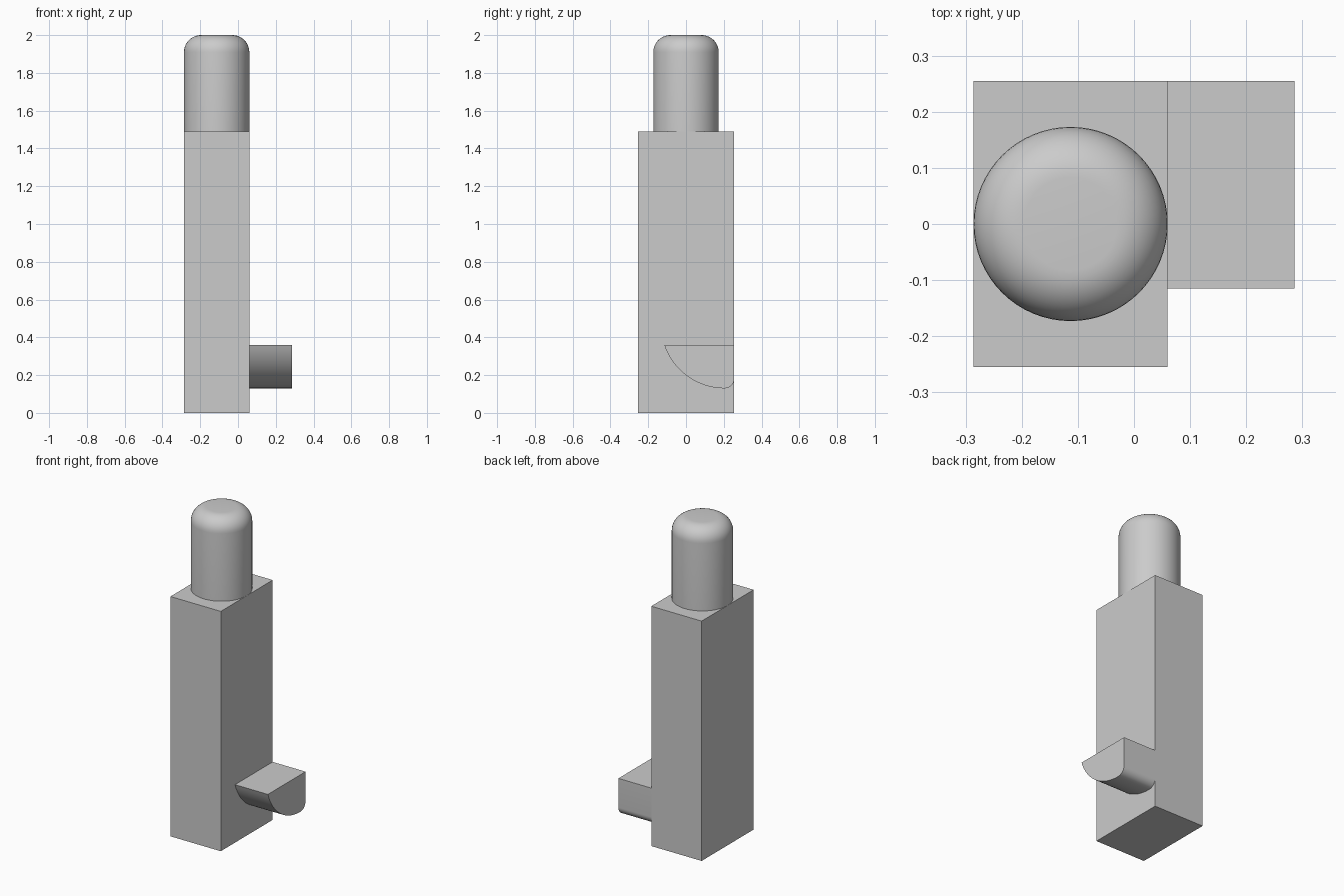
import bpy, bmesh
from math import sin, cos, pi, radians, atan2, hypot
from mathutils import Matrix, Vector

cube = bpy.data.objects.get("Cube")
if cube:
    bpy.data.objects.remove(cube, do_unlink=True)

# One plain grey for every part
grey = bpy.data.materials.new("plain_grey")
grey.use_nodes = True
colour = (0.6, 0.6, 0.6, 1)
grey.diffuse_color = colour
grey.node_tree.nodes["Principled BSDF"].inputs["Base Color"].default_value = colour

# Shared extents
LEFT, RIGHT, END = -0.286, 0.06, 0.286
FRONT, BACK = -0.255, 0.255
BODY_TOP, TOP = 1.49, 2.0


def finish(name, bm, smooth=False):
    bmesh.ops.recalc_face_normals(bm, faces=bm.faces[:])
    mesh = bpy.data.meshes.new(name)
    bm.to_mesh(mesh)
    bm.free()
    mesh.materials.append(grey)
    obj = bpy.data.objects.new(name, mesh)
    bpy.context.collection.objects.link(obj)
    if smooth:
        bpy.ops.object.select_all(action='DESELECT')
        obj.select_set(True)
        bpy.context.view_layer.objects.active = obj
        bpy.ops.object.shade_smooth_by_angle(angle=radians(30))
    return obj


def arc(cx, cy, r, a0, a1, steps):
    return [(cx + r * cos(a0 + (a1 - a0) * i / steps),
             cy + r * sin(a0 + (a1 - a0) * i / steps)) for i in range(steps + 1)]


# Tall square-edged body
bm = bmesh.new()
size = Vector((RIGHT - LEFT, BACK - FRONT, BODY_TOP))
centre = Vector(((LEFT + RIGHT) / 2, 0, BODY_TOP / 2))
bmesh.ops.create_cube(bm, size=1, matrix=Matrix.Translation(centre) @ Matrix.Diagonal(size).to_4x4())
finish("body", bm)

# Round pin with a filleted top, spun from its profile
radius, fillet = (RIGHT - LEFT) / 2, 0.09
profile = [(0, BODY_TOP), (radius, BODY_TOP)]
profile += arc(radius - fillet, TOP - fillet, fillet, 0, pi / 2, 10)
profile.append((0, TOP))
bm = bmesh.new()
verts = [bm.verts.new((centre.x + r, 0, z)) for r, z in profile]
edges = [bm.edges.new(pair) for pair in zip(verts, verts[1:])]
bmesh.ops.spin(bm, geom=verts + edges, cent=(centre.x, 0, 0), axis=(0, 0, 1),
               angle=2 * pi, steps=64)
bmesh.ops.remove_doubles(bm, verts=bm.verts[:], dist=0.0001)
finish("pin", bm, True)

# Side lug: flat top, curved underside, small fillet at the back
lug_front, lug_top, lug_bottom, corner = -0.115, 0.36, 0.13, 0.05
low_y = BACK - corner
run, drop = low_y - lug_front, lug_top - lug_bottom
curve = (run ** 2 + drop ** 2) / (2 * drop)
start = atan2(drop - curve, -run)
outline = arc(low_y, lug_bottom + curve, curve, start, -pi / 2, 20)
outline += arc(low_y, lug_bottom + corner, corner, -pi / 2, 0, 8)[1:]
outline.append((BACK, lug_top))
bm = bmesh.new()
face = bm.faces.new([bm.verts.new((RIGHT, y, z)) for y, z in outline])
extruded = bmesh.ops.extrude_face_region(bm, geom=[face], use_keep_orig=True)
moved = [v for v in extruded["geom"] if isinstance(v, bmesh.types.BMVert)]
bmesh.ops.translate(bm, verts=moved, vec=(END - RIGHT, 0, 0))
finish("side_lug", bm, True)
